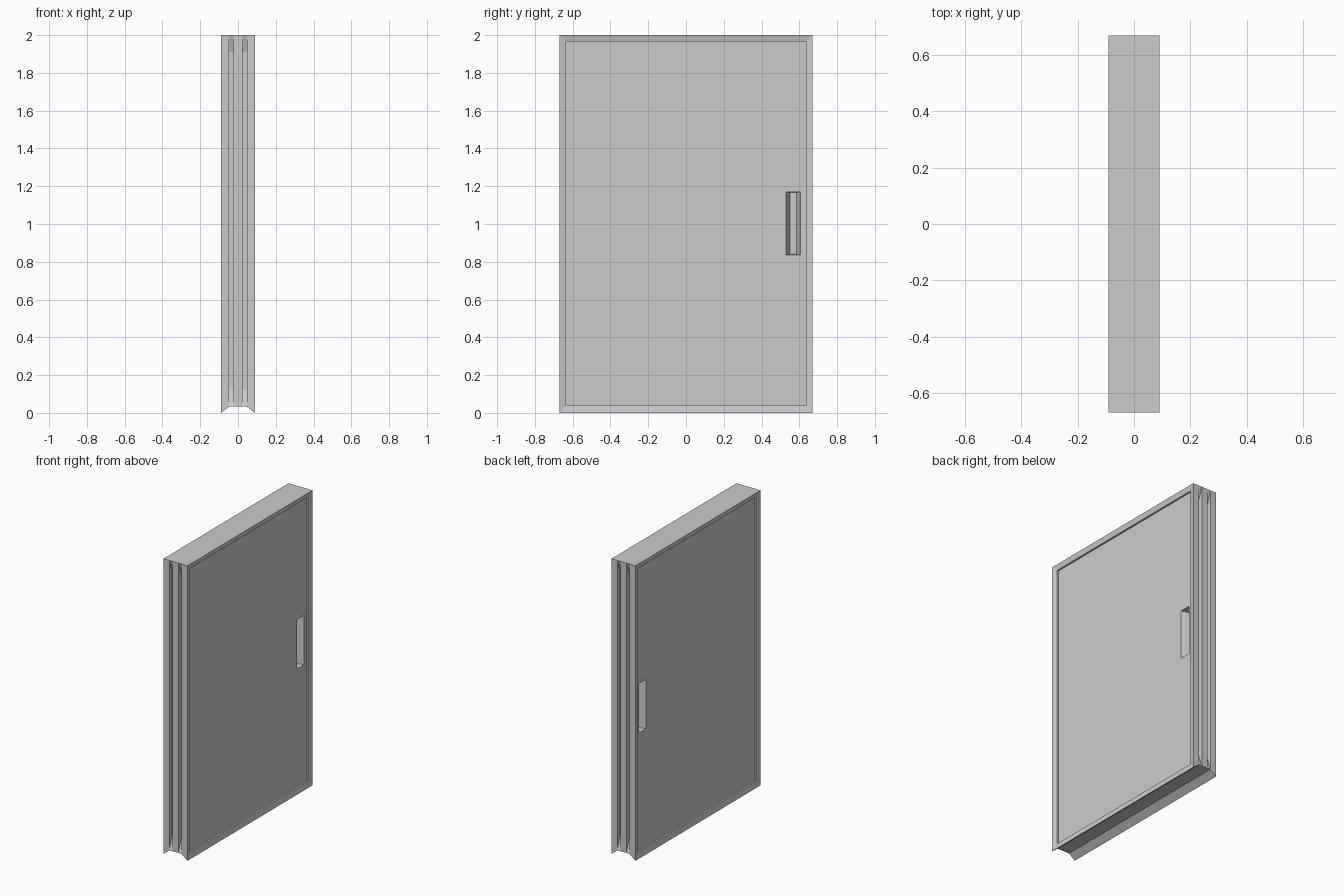
import bpy, bmesh

if "Cube" in bpy.data.objects:
    bpy.data.objects.remove(bpy.data.objects["Cube"])


def rect(x, y0, y1, z0, z1):
    return [(x, y0, z0), (x, y1, z0), (x, y1, z1), (x, y0, z1)]


def loft(name, rings):
    """Closed solid skinned through a list of equal-length rings."""
    bm = bmesh.new()
    loops = [[bm.verts.new(p) for p in ring] for ring in rings]
    for a, b in zip(loops, loops[1:]):
        for i in range(len(a)):
            j = (i + 1) % len(a)
            bm.faces.new((a[i], a[j], b[j], b[i]))
    bm.faces.new(loops[0])
    bm.faces.new(loops[-1])
    bmesh.ops.recalc_face_normals(bm, faces=bm.faces)
    me = bpy.data.meshes.new(name)
    bm.to_mesh(me)
    bm.free()
    ob = bpy.data.objects.new(name, me)
    bpy.context.collection.objects.link(ob)
    return ob


W, H = 0.67, 2.0       # half width, height
IN, IT = 0.635, 1.965  # inner edge of the frame

# Door slab: channelled underside, mitred sloping frame, recessed panel
half = [rect(0.045, -W, W, 0.035, H),
        rect(0.09, -W, W, 0.0, H),
        rect(0.082, -IN, IN, 0.04, IT),
        rect(0.07, -IN, IN, 0.04, IT)]
mirrored = [[(-x, y, z) for x, y, z in r] for r in reversed(half)]
door = loft("sliding_door", mirrored + half)

cutters = []
for s in (-1, 1):
    # Tapered finger pull on each face
    cutters.append(loft("finger_pull_cutter", [
        [(s * x, y, z) for x, y, z in r] for r in (
            rect(0.015, 0.55, 0.586, 0.84, 1.167),
            rect(0.07, 0.53, 0.605, 0.837, 1.17),
            rect(0.1, 0.53, 0.605, 0.837, 1.17))]))
    # Two seal grooves with ramped ends on each edge
    for g in (-1, 1):
        prof = [(W + 0.03, -0.055), (W - 0.03, 0.125),
                (W - 0.03, 1.91), (W + 0.03, 2.09)]
        cutters.append(loft("edge_groove_cutter", [
            [(g * x, s * y, z) for y, z in prof] for x in (0.0225, 0.0465)]))

for c in cutters:
    m = door.modifiers.new("cut", 'BOOLEAN')
    m.operation = 'DIFFERENCE'
    m.solver = 'EXACT'
    m.object = c

# Bake the cuts and drop the cutters
deps = bpy.context.evaluated_depsgraph_get()
baked = bpy.data.meshes.new_from_object(door.evaluated_get(deps))
door.modifiers.clear()
door.data = baked
for c in cutters:
    bpy.data.objects.remove(c)
